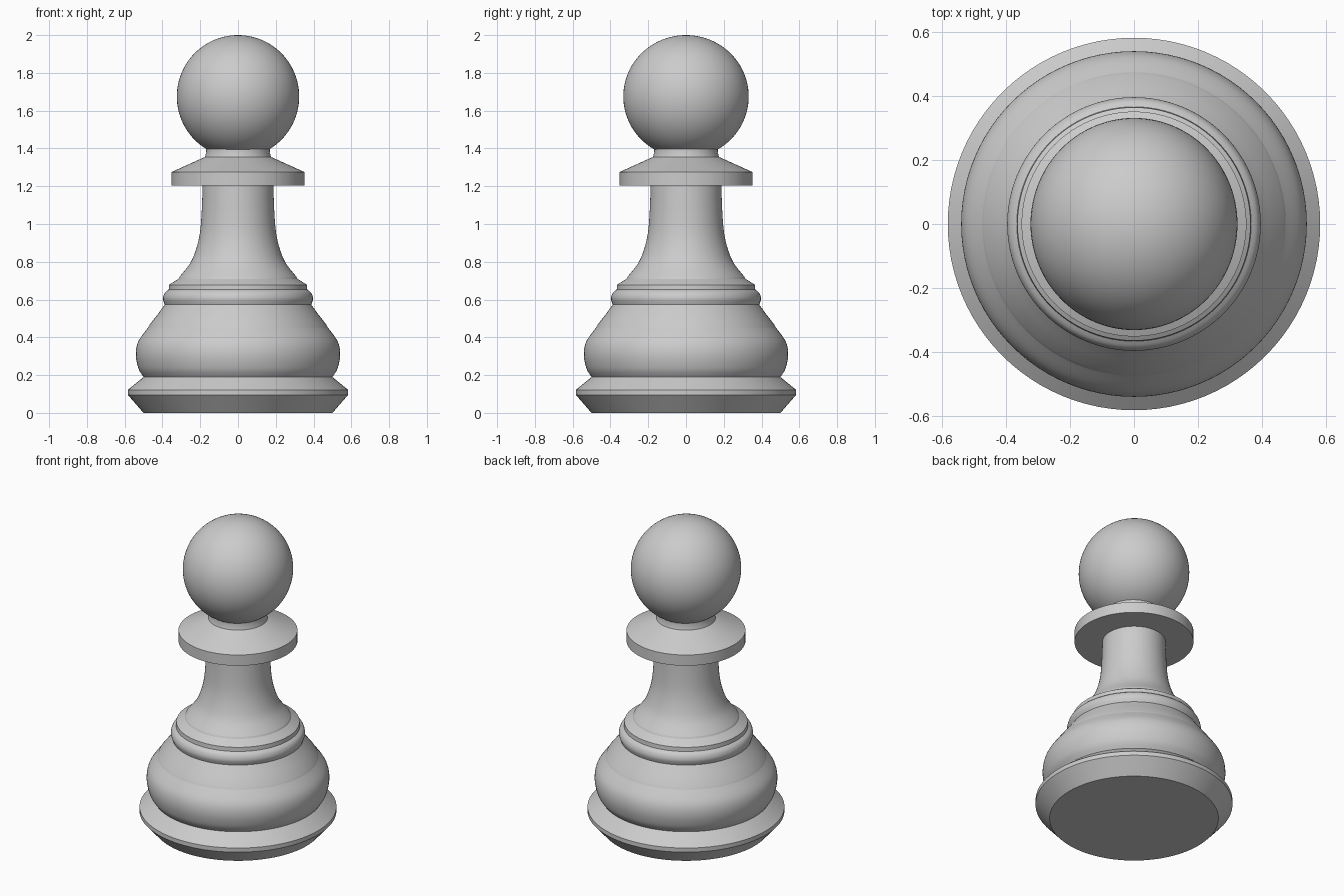
import bpy, bmesh, math

if "Cube" in bpy.data.objects:
    bpy.data.objects.remove(bpy.data.objects["Cube"])

SEGMENTS = 96


def smooth(ob, angle=25):
    bpy.ops.object.select_all(action='DESELECT')
    ob.select_set(True)
    bpy.context.view_layer.objects.active = ob
    bpy.ops.object.shade_smooth_by_angle(angle=math.radians(angle))


def curve(points, steps=6):
    """Smooth (radius, z) curve through the points."""
    p = [points[0]] + points + [points[-1]]
    out = []
    for a, b, c, d in zip(p, p[1:], p[2:], p[3:]):
        for i in range(steps):
            t = i / steps
            out.append(tuple(0.5 * (2 * b[k] + (c[k] - a[k]) * t
                       + (2 * a[k] - 5 * b[k] + 4 * c[k] - d[k]) * t * t
                       + (3 * b[k] - a[k] - 3 * c[k] + d[k]) * t ** 3) for k in (0, 1)))
    return out + [points[-1]]


def lathe(name, profile):
    """Spin a (radius, z) profile around the z axis."""
    bm = bmesh.new()
    verts = [bm.verts.new((r, 0, z)) for r, z in profile]
    edges = [bm.edges.new(pair) for pair in zip(verts, verts[1:])]
    bmesh.ops.spin(bm, geom=verts + edges, cent=(0, 0, 0), axis=(0, 0, 1),
                   angle=2 * math.pi, steps=SEGMENTS, use_duplicate=False)
    bmesh.ops.remove_doubles(bm, verts=bm.verts, dist=1e-5)
    bm.normal_update()
    # Profiles run upwards, so outer faces must point away from the axis
    wall = max(bm.faces, key=lambda f: f.normal.xy.length)
    if wall.normal.xy.dot(wall.calc_center_median().xy) < 0:
        bmesh.ops.reverse_faces(bm, faces=bm.faces)
    mesh = bpy.data.meshes.new(name)
    bm.to_mesh(mesh)
    bm.free()
    ob = bpy.data.objects.new(name, mesh)
    bpy.context.collection.objects.link(ob)
    smooth(ob)
    return ob


# Chamfered foot with closed underside
lathe("foot", [(0, 0), (0.5, 0), (0.583, 0.095), (0.583, 0.122), (0.5, 0.19)])

# Rounded belly and the slope above it
belly = curve([(0.5, 0.19), (0.527, 0.235), (0.541, 0.31), (0.527, 0.38), (0.475, 0.453)])
lathe("belly", belly)
lathe("shoulder", [(0.475, 0.453), (0.468, 0.467), (0.425, 0.522), (0.388, 0.573)])

# Rounded ring, small step and lip under the neck
ring = curve([(0.388, 0.573), (0.397, 0.605), (0.388, 0.635), (0.367, 0.652)], 4)
lathe("ring", ring + [(0.365, 0.678), (0.315, 0.71), (0.31, 0.72)])

# Concave neck
lathe("neck", curve([(0.31, 0.72), (0.255, 0.79), (0.224, 0.86), (0.203, 0.945),
                     (0.193, 1.05), (0.187, 1.205)]))

# Collar with flat underside, sloped top and short throat
lathe("collar", [(0.187, 1.205), (0.352, 1.205), (0.352, 1.275), (0.175, 1.355),
                 (0.168, 1.38), (0.17, 1.41)])

# Ball head
bpy.ops.mesh.primitive_uv_sphere_add(segments=SEGMENTS, ring_count=48, radius=1,
                                     location=(0, 0, 1.675))
head = bpy.context.object
head.name = "head"
head.scale = (0.324, 0.332, 0.325)
smooth(head)
